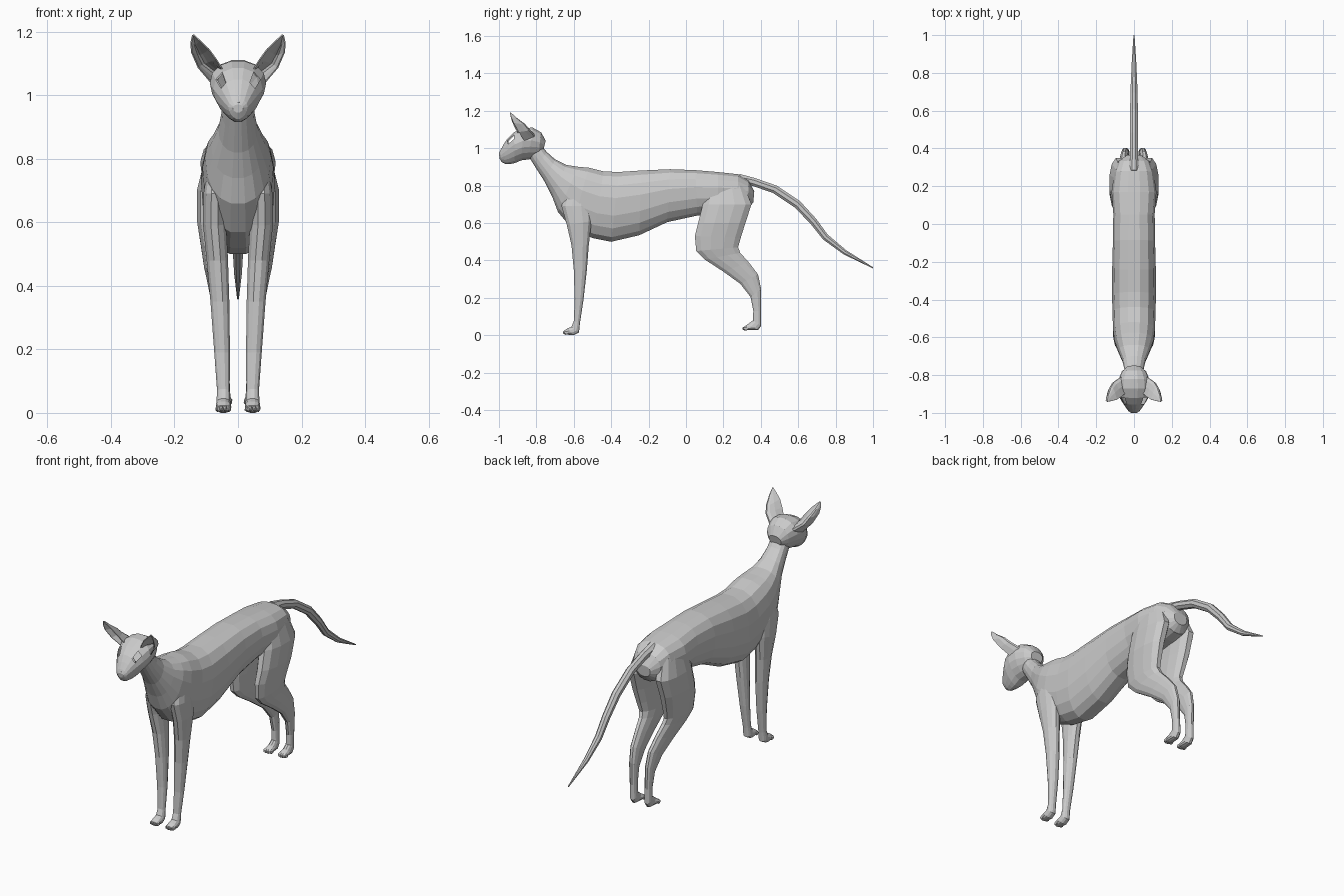
import bpy, bmesh, math
from mathutils import Vector


def finish(name, bm):
    bmesh.ops.recalc_face_normals(bm, faces=bm.faces)
    me = bpy.data.meshes.new(name)
    bm.to_mesh(me)
    bm.free()
    ob = bpy.data.objects.new(name, me)
    bpy.context.collection.objects.link(ob)
    return ob


def spow(v, p):
    return math.copysign(abs(v) ** p, v)


def loft(sections, n=12, egg=0.0, box=1.0, side=1):
    """Each section: y1, z1, y2, z2 (opposite profile points), x centre, half width."""
    bm = bmesh.new()
    rings = []
    for y1, z1, y2, z2, x, w in sections:
        a, b = Vector((0, y1, z1)), Vector((0, y2, z2))
        mid, half = (a + b) / 2, (a - b) / 2
        ring = []
        for i in range(n):
            t = 2 * math.pi * (i + 0.5) / n
            c, s = spow(math.cos(t), box), spow(math.sin(t), box)
            p = mid + half * (s / math.sin(math.pi / 2 - (math.pi / n if n % 4 == 0 else 0)))
            p.x = side * (x + w * c * (1 + egg * s) * 1.02)
            ring.append(bm.verts.new(p))
        rings.append(ring)
    for r, q in zip(rings, rings[1:]):
        for i in range(n):
            j = (i + 1) % n
            bm.faces.new((r[i], r[j], q[j], q[i]))
    bm.faces.new(rings[0])
    bm.faces.new(rings[-1])
    return bm


# Torso and neck, from inside the head back to the rump
torso = [(-.80, 1.05, -.85, .97, 0, .045), (-.745, .98, -.80, .89, 0, .05),
         (-.70, .94, -.755, .82, 0, .06), (-.64, .91, -.715, .74, 0, .082),
         (-.575, .90, -.685, .66, 0, .10), (-.52, .895, -.61, .57, 0, .108),
         (-.44, .875, -.50, .52, 0, .11), (-.36, .872, -.40, .50, 0, .113),
         (-.24, .88, -.25, .535, 0, .112), (-.085, .887, -.10, .605, 0, .108),
         (.05, .882, .06, .64, 0, .106), (.17, .872, .17, .65, 0, .115),
         (.28, .86, .27, .66, 0, .10), (.335, .825, .33, .675, 0, .078),
         (.365, .77, .36, .71, 0, .04)]
finish("body", loft(torso, 16, 0.12, 0.85))

# Head, with open almond eye sockets
head = [(-.75, 1.04, -.765, .98, 0, .035), (-.775, 1.085, -.79, .95, 0, .062),
        (-.82, 1.11, -.84, .94, 0, .08), (-.87, 1.107, -.88, .935, 0, .085),
        (-.92, 1.085, -.915, .92, 0, .074), (-.955, 1.05, -.94, .915, 0, .056),
        (-.975, 1.02, -.965, .915, 0, .042), (-.993, .988, -.985, .925, 0, .029),
        (-1.0, .97, -.997, .945, 0, .016)]
bm = loft(head, 16, 0.22)
for s in (1, -1):
    bm.faces.ensure_lookup_table()
    eye = min(bm.faces, key=lambda f: (f.calc_center_median() - Vector((s * .06, -.94, 1.035))).length)
    bmesh.ops.inset_region(bm, faces=[eye], thickness=0.005, depth=-0.003)
    bmesh.ops.delete(bm, geom=[eye], context='FACES_ONLY')
finish("head", bm)

# Nose pad
bm = bmesh.new()
bmesh.ops.create_icosphere(bm, subdivisions=1, radius=1)
for v in bm.verts:
    v.co = Vector((v.co.x * .014, v.co.y * .009 - .991, v.co.z * .010 + .973))
finish("nose", bm)

# Tail, swept along its centre line
path = [(.28, .835, .028), (.36, .82, .022), (.475, .78, .022), (.595, .70, .022),
        (.68, .61, .020), (.745, .525, .018), (.85, .443, .013), (1.0, .36, .003)]
tail = []
for i, (y, z, r) in enumerate(path):
    a, b = path[max(i - 1, 0)], path[min(i + 1, len(path) - 1)]
    t = Vector((b[0] - a[0], b[1] - a[1])).normalized() * r
    tail.append((y - t.y, z + t.x, y + t.y, z - t.x, 0, r))
finish("tail", loft(tail, 8))

front_leg = [(-.63, .79, -.52, .80, .068, .025), (-.665, .69, -.505, .69, .073, .036),
             (-.637, .59, -.505, .61, .074, .037), (-.612, .48, -.52, .48, .065, .034),
             (-.60, .35, -.53, .35, .057, .030), (-.595, .19, -.548, .19, .050, .025),
             (-.60, .075, -.567, .065, .046, .020), (-.612, .045, -.572, .015, .046, .022),
             (-.635, .036, -.60, .0, .046, .024), (-.652, .024, -.648, .004, .046, .021)]
hind_leg = [(.12, .80, .31, .80, .07, .035), (.09, .70, .35, .70, .08, .050),
            (.065, .60, .317, .60, .083, .046), (.048, .53, .292, .52, .078, .039),
            (.055, .45, .278, .47, .073, .034), (.10, .405, .29, .44, .068, .030),
            (.20, .34, .335, .39, .060, .026), (.29, .275, .385, .325, .052, .023),
            (.345, .205, .402, .245, .047, .020), (.36, .13, .402, .13, .044, .017),
            (.358, .08, .402, .05, .043, .018), (.335, .062, .385, .027, .043, .020),
            (.32, .052, .335, .027, .043, .023), (.308, .042, .306, .03, .043, .020)]
ear = [((.045, -.895, 1.075), (.065, -.81, 1.07), (.085, -.865, 1.04)),
       ((.068, -.915, 1.112), (.105, -.838, 1.10), (.125, -.895, 1.087)),
       ((.092, -.93, 1.145), (.120, -.862, 1.128), (.146, -.922, 1.135)),
       ((.120, -.937, 1.172), (.135, -.905, 1.160), (.148, -.935, 1.165)),
       ((.140, -.941, 1.19), (.141, -.938, 1.189), (.143, -.941, 1.188))]


def paw_toes(name, side, x, y, z):
    bm = bmesh.new()
    for i in range(4):
        part = bmesh.ops.create_icosphere(bm, subdivisions=1, radius=1)
        dx = (i - 1.5) * .012
        for v in part["verts"]:
            v.co = Vector((side * (x + dx) + v.co.x * .008,
                           y + abs(i - 1.5) * .006 + v.co.y * .015, z + v.co.z * .012))
    finish(name, bm)


for side, tag in ((1, "left"), (-1, "right")):
    # Legs and paws
    finish("front_leg_" + tag, loft(front_leg, 12, 0, 0.9, side))
    finish("hind_leg_" + tag, loft(hind_leg, 12, 0, 0.9, side))
    paw_toes("front_toes_" + tag, side, .046, -.648, .014)
    paw_toes("hind_toes_" + tag, side, .043, .312, .036)

    # Cupped ear: curved strip from inner edge around the back to outer edge
    bm = bmesh.new()
    rows = []
    for a, m, b in ear:
        a, m, b = Vector(a), Vector(m), Vector(b)
        c = 2 * m - (a + b) / 2
        row = []
        for k in range(7):
            t = k / 6
            p = a * (1 - t) ** 2 + c * 2 * t * (1 - t) + b * t * t
            row.append(bm.verts.new((side * p.x, p.y, p.z)))
        rows.append(row)
    for r, q in zip(rows, rows[1:]):
        for k in range(6):
            bm.faces.new((r[k], r[k + 1], q[k + 1], q[k]))
    ob = finish("ear_" + tag, bm)
    mod = ob.modifiers.new("thickness", 'SOLIDIFY')
    mod.thickness = 0.004
    mod.offset = 0
